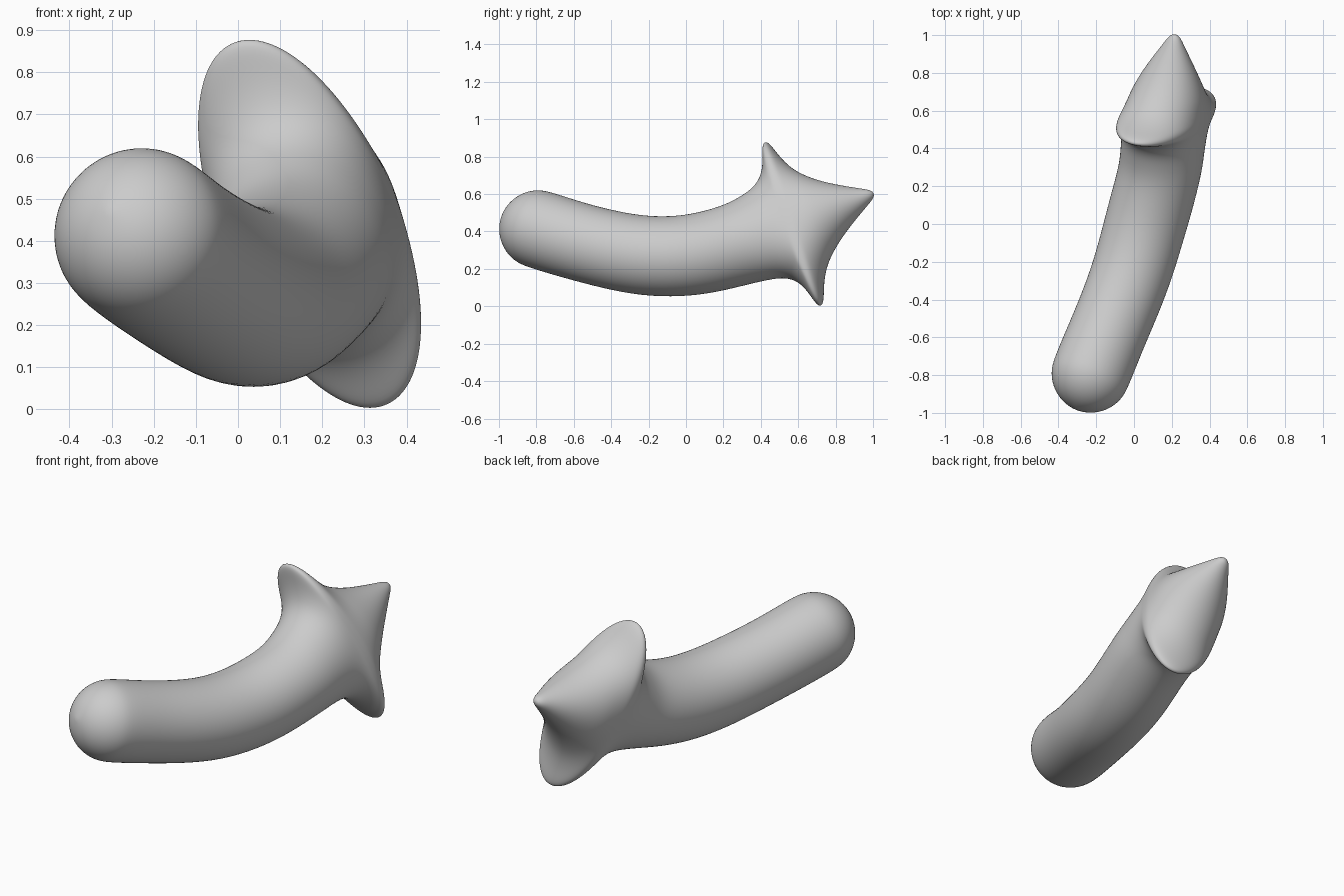
import bpy, bmesh
from math import sin, cos, pi
from mathutils import Vector as V

if "Cube" in bpy.data.objects:
    bpy.data.objects.remove(bpy.data.objects["Cube"])

SEG = 32
H = V((0.17, 0.57, 0.44))                    # head centre
F = V((0.10, 0.93, 0.35)).normalized()       # nose direction
U = V((-0.36, -0.30, 0.88)).normalized()     # fin direction

# sections: centre, tangent, half width, half height
sections = []

# curved body spine: x, y, z, radius
spine = [(-0.228, -0.79, 0.412, 0.212), (-0.15, -0.6, 0.352, 0.208),
         (-0.065, -0.4, 0.30, 0.21), (0.0, -0.22, 0.268, 0.214),
         (0.05, -0.04, 0.265, 0.217), (0.095, 0.12, 0.288, 0.22)]
pts = [V(s[:3]) for s in spine] + [H - 0.3 * F]

# round tail end
t0 = (pts[1] - pts[0]).normalized()
r0 = spine[0][3]
for deg in (86, 70, 52, 34, 17):
    a = deg * pi / 180
    sections.append((pts[0] - t0 * r0 * sin(a), t0, r0 * cos(a), r0 * cos(a)))
for i, s in enumerate(spine):
    t = (pts[i + 1] - pts[max(i - 1, 0)]).normalized()
    sections.append((pts[i], t, s[3], s[3]))

# head: distance along nose direction, half width, half fin height
head = [(-0.30, 0.22, 0.224), (-0.2, 0.22, 0.242), (-0.135, 0.22, 0.262),
        (-0.078, 0.218, 0.305), (-0.042, 0.216, 0.38), (-0.024, 0.215, 0.45),
        (-0.010, 0.215, 0.492), (0.012, 0.214, 0.492), (0.03, 0.213, 0.45),
        (0.05, 0.21, 0.385), (0.085, 0.204, 0.305), (0.135, 0.193, 0.24),
        (0.2, 0.168, 0.18), (0.27, 0.134, 0.13), (0.34, 0.095, 0.088),
        (0.4, 0.06, 0.054), (0.44, 0.038, 0.032), (0.46, 0.02, 0.017)]
sections += [(H + F * s, F, w, h) for s, w, h in head]

# loft elliptical rings through all sections
bm = bmesh.new()
rings = []
for c, t, w, h in sections:
    u = (U - t * U.dot(t)).normalized()
    side = t.cross(u)
    rings.append([bm.verts.new(c + side * w * cos(2 * pi * k / SEG) + u * h * sin(2 * pi * k / SEG))
                  for k in range(SEG)])
for a, b in zip(rings, rings[1:]):
    for k in range(SEG):
        n = (k + 1) % SEG
        bm.faces.new((a[k], a[n], b[n], b[k]))

# close both ends with fans
for ring, tip in ((rings[0], pts[0] - t0 * r0), (rings[-1], H + F * 0.466)):
    v = bm.verts.new(tip)
    for k in range(SEG):
        bm.faces.new((ring[k], ring[(k + 1) % SEG], v))
bmesh.ops.recalc_face_normals(bm, faces=bm.faces)

mesh = bpy.data.meshes.new("curved_body")
bm.to_mesh(mesh)
bm.free()
mesh.shade_smooth()
body = bpy.data.objects.new("curved_body", mesh)
bpy.context.collection.objects.link(body)
sub = body.modifiers.new("smooth", 'SUBSURF')
sub.levels = sub.render_levels = 2
